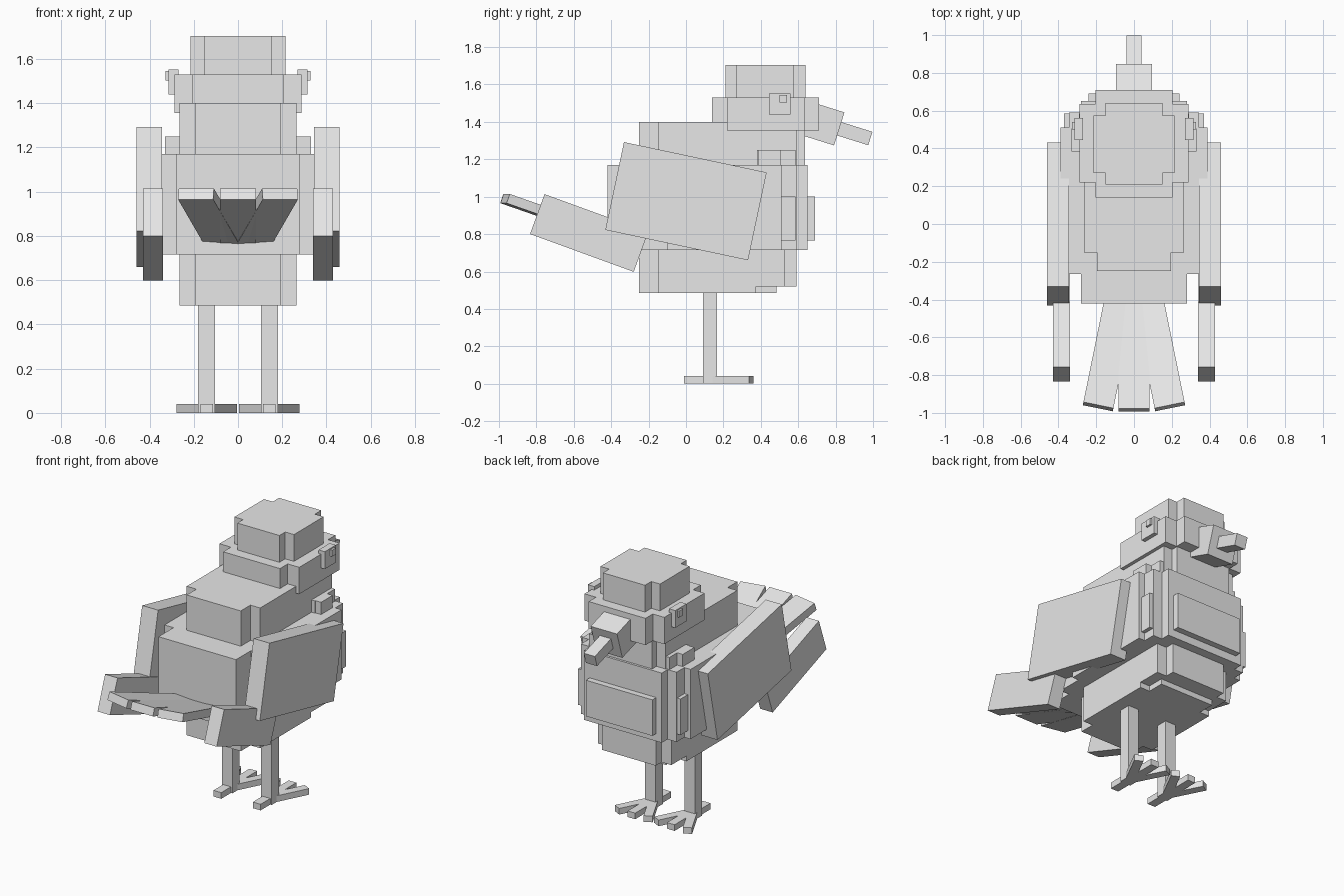
import bpy
import bmesh
from math import radians, sin, cos
from mathutils import Matrix, Vector, Euler

cube = bpy.data.objects.get("Cube")
if cube:
    bpy.data.objects.remove(cube, do_unlink=True)

grey = bpy.data.materials.new("pale_grey")
grey.use_nodes = True
GREY = (0.8, 0.8, 0.8, 1)
grey.diffuse_color = GREY
grey.node_tree.nodes["Principled BSDF"].inputs["Base Color"].default_value = GREY


def finish(name, bm):
    bmesh.ops.recalc_face_normals(bm, faces=bm.faces)
    mesh = bpy.data.meshes.new(name)
    bm.to_mesh(mesh)
    bm.free()
    mesh.materials.append(grey)
    obj = bpy.data.objects.new(name, mesh)
    bpy.context.collection.objects.link(obj)
    return obj


def block(name, centre, size, tilt=0, turn=0):
    """Box tilted about x, then turned about z (degrees)."""
    rot = Euler((radians(tilt), 0, radians(turn))).to_matrix().to_4x4()
    bm = bmesh.new()
    bmesh.ops.create_cube(bm, size=1, matrix=Matrix.Translation(centre) @ rot @ Matrix.Diagonal((*size, 1)))
    return finish(name, bm)


def span(name, x, y, z):
    """Upright box given by its ranges."""
    ranges = (x, y, z)
    return block(name, [(a + b) / 2 for a, b in ranges], [abs(b - a) for a, b in ranges])


def stepped(name, steps, z0, z1):
    """Upright prism with stepped corners; steps are (half width, back, front), narrow to wide."""
    right = []
    for i, (w, back, front) in enumerate(steps):
        if i:
            right.append((steps[i - 1][0], front))
        right.append((w, front))
    for i in reversed(range(len(steps))):
        w, back, front = steps[i]
        right.append((w, back))
        if i:
            right.append((steps[i - 1][0], back))
    outline = right + [(-x, y) for x, y in reversed(right)]
    bm = bmesh.new()
    face = bm.faces.new([bm.verts.new((x, y, z0)) for x, y in outline])
    out = bmesh.ops.extrude_face_region(bm, geom=[face])
    verts = [v for v in out["geom"] if isinstance(v, bmesh.types.BMVert)]
    bmesh.ops.translate(bm, verts=verts, vec=(0, 0, z1 - z0))
    return finish(name, bm)


# Body, from the belly up to the crown
stepped("belly", [(.195, -.25, .38), (.265, -.15, .375)], .485, .715)
stepped("lower_chest", [(.195, .3, .59), (.265, .31, .53)], .52, .715)
span("belly_front", (-.195, .195), (.37, .485), (.485, .525))
stepped("torso", [(.28, -.42, .65), (.345, -.265, .59), (.39, -.1, .51)], .715, 1.17)
span("chest_plate", (-.24, .24), (.64, .69), (.765, 1.0))
stepped("upper_back", [(.195, -.25, .38), (.265, -.15, .375)], 1.17, 1.4)
stepped("neck", [(.2, .3, .635), (.265, .31, .59)], 1.17, 1.355)
stepped("collar", [(.29, .38, .585), (.33, .385, .505)], 1.17, 1.25)
stepped("head", [(.205, .14, .71), (.288, .22, .635)], 1.355, 1.53)
stepped("crown", [(.152, .21, .64), (.215, .27, .575)], 1.53, 1.705)

# Beak
block("beak", (0, .70, 1.4), (.19, .25, .185), -17.5)
block("beak_tip", (0, .89, 1.341), (.08, .2, .075), -17.5)

# Paired parts
for side, s in (("left", 1), ("right", -1)):
    span(side + "_eye", (s * .27, s * .315), (.445, .56), (1.44, 1.553))
    span(side + "_pupil", (s * .3, s * .328), (.5, .54), (1.503, 1.545))
    span(side + "_chest_plate", (s * .33, s * .37), (.5, .585), (.765, 1.0))
    block(side + "_wing", (s * .402, 0, .976), (.115, .78, .48), -12)
    block(side + "_wing_tip", (s * .385, -.518, .806), (.09, .59, .227), -20)

    # Leg, with one toe behind and three in front
    leg_x, leg_y = s * .142, .128
    span(side + "_leg", (leg_x - .038, leg_x + .038), (.09, .166), (0, .485))
    span(side + "_back_toe", (leg_x - .028, leg_x + .028), (-.01, leg_y), (0, .04))
    for toe, angle, length in (("inner", -27, .247), ("middle", 0, .232), ("outer", 27, .247)):
        a = radians(s * angle)
        centre = (leg_x + sin(a) * length / 2, leg_y + cos(a) * length / 2, .02)
        block(f"{side}_{toe}_toe", centre, (.055, length, .04), turn=-s * angle)

# Fanned tail feathers
for name, s in (("left", 1), ("middle", 0), ("right", -1)):
    tilt, turn, length = -19, s * 11.5, .75
    along = Euler((radians(tilt), 0, radians(turn))).to_matrix() @ Vector((0, 1, 0))
    end = Vector((s * .19, -.985 + abs(s) * .018, .99))
    block(name + "_tail_feather", end + along * length / 2, (.162, length, .052), tilt, turn)
